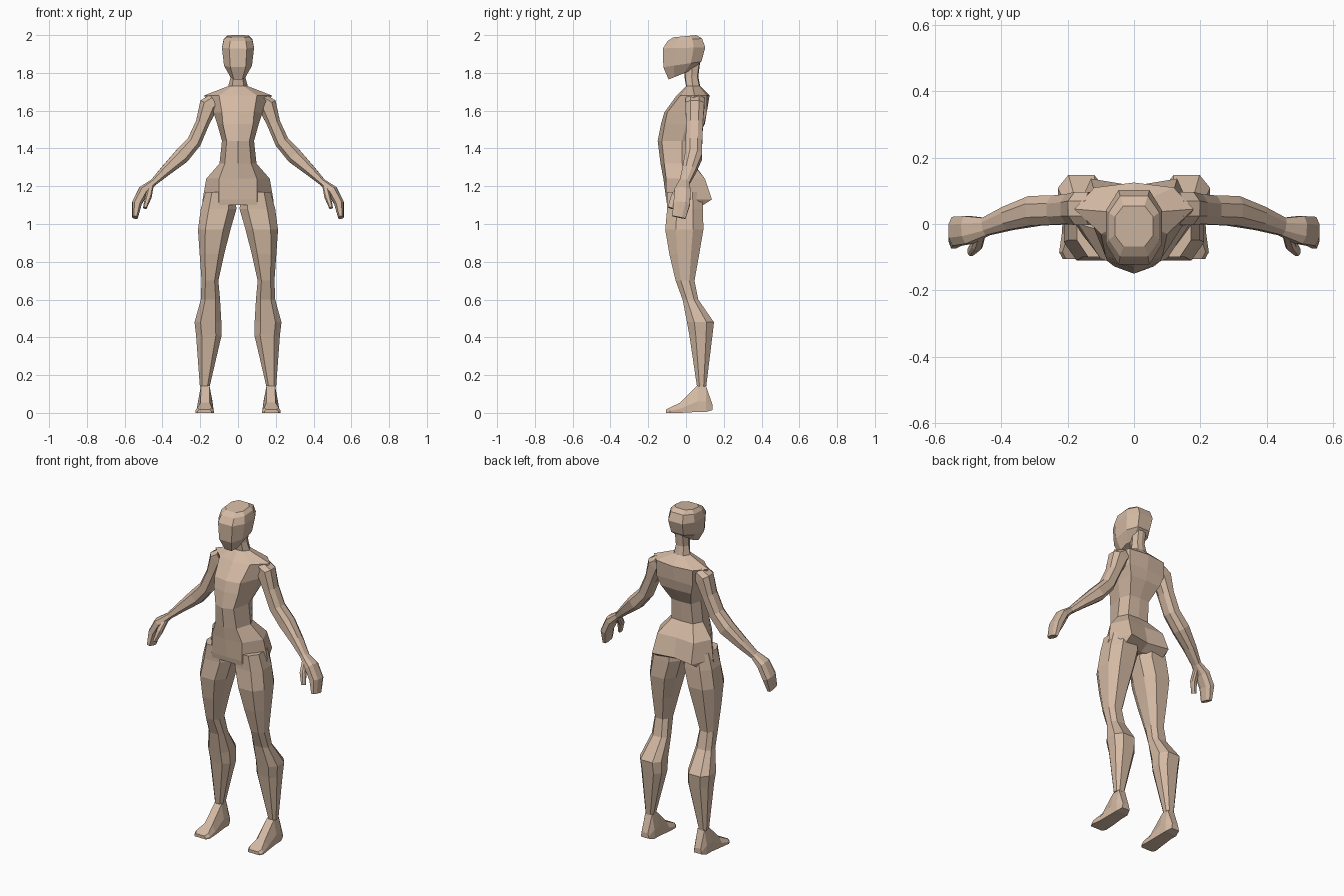
import bpy, bmesh
from mathutils import Vector

skin = bpy.data.materials.new("skin")
skin.diffuse_color = (0.66, 0.49, 0.37, 1)

# eight-sided unit section with flat front, back and sides
OCT = [(1, -.45), (1, .45), (.55, 1), (-.55, 1), (-1, .45), (-1, -.45), (-.55, -1), (.55, -1)]


def loft(name, rings, mirror=False):
    """Skin a list of equal-length point rings and cap both ends."""
    bm = bmesh.new()
    vs = [[bm.verts.new(p) for p in ring] for ring in rings]
    n = len(vs[0])
    for a, b in zip(vs, vs[1:]):
        for i in range(n):
            j = (i + 1) % n
            bm.faces.new((a[i], a[j], b[j], b[i]))
    bm.faces.new(vs[0][::-1])
    bm.faces.new(vs[-1])
    bmesh.ops.recalc_face_normals(bm, faces=bm.faces[:])
    me = bpy.data.meshes.new(name)
    bm.to_mesh(me)
    bm.free()
    me.materials.append(skin)
    ob = bpy.data.objects.new(name, me)
    bpy.context.collection.objects.link(ob)
    if mirror:
        ob.modifiers.new("mirror", "MIRROR").use_mirror_merge = False
    return ob


def level_ring(z, x0, x1, y0, y1, z_back=None):
    """Horizontal section in a bounding box, optionally tilted front to back."""
    zb = z if z_back is None else z_back
    return [((x0 + x1) / 2 + u * (x1 - x0) / 2, (y0 + y1) / 2 + v * (y1 - y0) / 2,
             z + (zb - z) * (v + 1) / 2) for u, v in OCT]


def limb(name, stations):
    """Sections across a path: x, y, z, half thickness, half depth."""
    pts = [Vector(s[:3]) for s in stations]
    rings = []
    for i, s in enumerate(stations):
        t = (pts[min(i + 1, len(pts) - 1)] - pts[max(i - 1, 0)]).normalized()
        side = Vector((0, 1, 0)).cross(t).normalized()
        depth = t.cross(side)
        rings.append([pts[i] + side * u * s[3] + depth * v * s[4] for u, v in OCT])
    return loft(name, rings, True)


# torso and neck: z, front y, front corner x y, side x y, back corner x y, back y
torso = [
    (1.10, -.10, .10, -.10, .19, 0, .13, .09, .06),
    (1.13, -.105, .10, -.105, .187, .01, .13, .137, .115),
    (1.24, -.12, .10, -.105, .168, 0, .12, .10, .09),
    (1.32, -.135, .07, -.115, .098, -.02, .07, .035, .04),
    (1.44, -.15, .06, -.128, .085, -.02, .065, .045, .05),
    (1.53, -.132, .08, -.112, .11, 0, .10, .095, .10),
    (1.59, -.115, .085, -.10, .13, .01, .12, .11, .11),
    (1.68, -.05, .10, -.03, .18, .045, .12, .11, .125),
    (1.73, 0, .03, .003, .052, .035, .03, .07, .075),
    (1.78, -.008, .025, -.004, .038, .03, .025, .06, .065),
    (1.86, -.01, .025, 0, .038, .035, .025, .07, .075),
]
loft("torso", [[(0, yf, z), (xf, yfs, z), (w, yw, z), (xb, ybs, z), (0, yb, z),
                (-xb, ybs, z), (-w, yw, z), (-xf, yfs, z)]
               for z, yf, xf, yfs, w, yw, xb, ybs, yb in torso])

# head, with the jaw rising towards the neck
head = [
    (1.765, 1.81, .04, -.092, .02),
    (1.83, 1.86, .074, -.12, .082),
    (1.93, 1.935, .085, -.122, .102),
    (1.968, 1.982, .076, -.098, .085),
    (1.988, 2.0, .058, -.068, .055),
]
loft("head", [level_ring(zf, -w, w, y0, y1, zb) for zf, zb, w, y0, y1 in head])

# legs: z, inner x, outer x, front y, back y
leg = [
    (1.17, .02, .172, -.10, .085),
    (1.08, .008, .197, -.10, .09),
    (.97, .04, .212, -.11, .092),
    (.84, .073, .203, -.088, .07),
    (.70, .104, .193, -.055, .045),
    (.60, .095, .197, -.018, .065),
    (.48, .088, .23, .005, .148),
    (.41, .087, .222, .018, .14),
    (.14, .15, .202, .058, .107),
]
loft("leg", [level_ring(*s) for s in leg], True)

# feet: y, inner x, outer x, bottom z, top z, top inset
foot = [
    (.14, .15, .20, .015, .045, .005),
    (.105, .135, .212, .005, .145, .016),
    (.06, .135, .212, .005, .145, .016),
    (-.03, .13, .218, 0, .055, .02),
    (-.085, .128, .226, 0, .028, .01),
    (-.105, .14, .215, 0, .018, .01),
]
loft("foot", [[(a, y, b), (c, y, b), (c, y, (b + t) * .4), (c - i, y, t), (a + i, y, t),
               (a, y, (b + t) * .4)] for y, a, c, b, t, i in foot], True)

# arms down to the wrist, then the palm with closed fingers
limb("arm", [
    (.125, .047, 1.65, .042, .05),
    (.155, .047, 1.63, .05, .05),
    (.188, .045, 1.535, .036, .045),
    (.232, .042, 1.435, .038, .044),
    (.298, .04, 1.36, .042, .045),
    (.38, .017, 1.285, .029, .036),
    (.448, -.008, 1.22, .018, .027),
])
limb("hand", [
    (.443, -.008, 1.225, .017, .026),
    (.50, -.018, 1.178, .027, .042),
    (.535, -.022, 1.11, .026, .044),
    (.545, -.038, 1.035, .015, .036),
])
limb("thumb", [
    (.462, -.025, 1.195, .014, .018),
    (.474, -.062, 1.145, .017, .018),
    (.493, -.083, 1.085, .010, .014),
])
